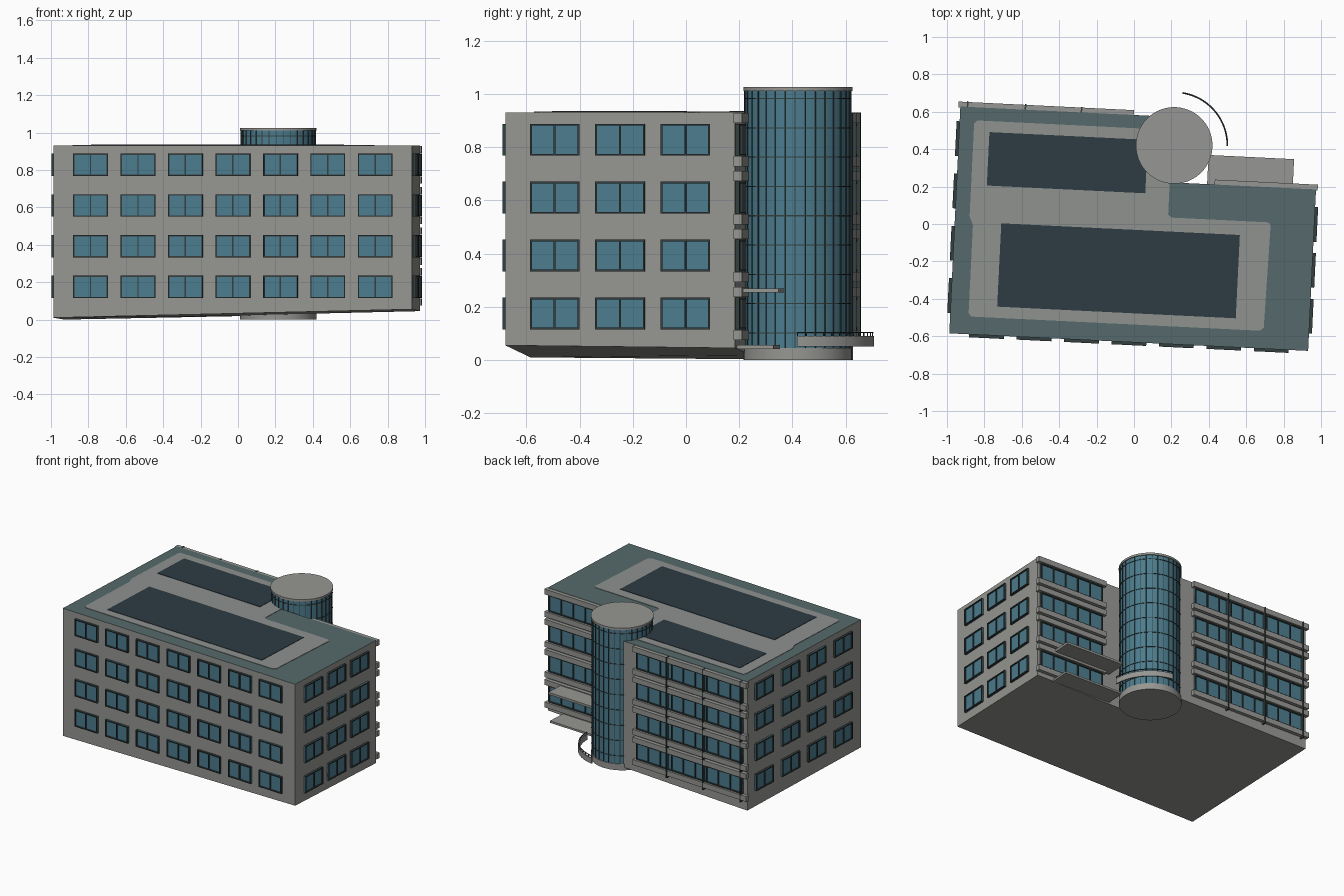
import bpy, bmesh, math

if "Cube" in bpy.data.objects:
    bpy.data.objects.remove(bpy.data.objects["Cube"])

TURN = math.radians(-2.8)      # whole building is turned slightly on the plot
ROOF = 0.93
FLOORS = [0.175 + 0.2175 * i for i in range(4)]
TOWER = (0.194, 0.43)          # centre of the round stair tower


def material(name, r, g, b):
    m = bpy.data.materials.new(name)
    m.diffuse_color = [(c / 255 / 12.92 if c < 11 else ((c / 255 + 0.055) / 1.055) ** 2.4)
                       for c in (r, g, b)] + [1]
    m.use_nodes = True
    m.node_tree.nodes["Principled BSDF"].inputs["Base Color"].default_value = m.diffuse_color
    return m


WALL = material("concrete grey", 150, 151, 147)
GLASS = material("blue glass", 76, 124, 142)
FRAME = material("dark frame", 52, 62, 62)
BORDER = material("roof slate", 86, 106, 108)
PATH = material("roof light grey", 142, 146, 143)
DARK = material("roof dark", 46, 60, 68)


def finish(name, bm, *mats, smooth=False):
    bmesh.ops.recalc_face_normals(bm, faces=bm.faces)
    me = bpy.data.meshes.new(name)
    bm.to_mesh(me)
    bm.free()
    for m in mats:
        me.materials.append(m)
    if smooth:
        me.shade_smooth()
        me.set_sharp_from_angle(angle=math.radians(30))
    ob = bpy.data.objects.new(name, me)
    ob.rotation_euler.z = TURN
    bpy.context.collection.objects.link(ob)
    return ob


def box(bm, x0, x1, y0, y1, z0, z1):
    v = [bm.verts.new((x, y, z)) for z in (z0, z1)
         for x, y in ((x0, y0), (x1, y0), (x1, y1), (x0, y1))]
    for f in ((3, 2, 1, 0), (4, 5, 6, 7), (0, 1, 5, 4), (1, 2, 6, 5), (2, 3, 7, 6), (3, 0, 4, 7)):
        bm.faces.new([v[i] for i in f])


def prism(bm, pts, low, top):
    """Extruded outline; low(x, y) gives the underside height."""
    a = [bm.verts.new((x, y, low(x, y))) for x, y in pts]
    b = [bm.verts.new((x, y, top)) for x, y in pts]
    bm.faces.new(a[::-1])
    cap = bm.faces.new(b)
    for i in range(len(pts)):
        j = (i + 1) % len(pts)
        bm.faces.new((a[i], a[j], b[j], b[i]))
    return cap


def ring(bm, r0, r1, z0, z1, a0=0, a1=360, n=48):
    """Curved bar around the tower axis, closed when it spans 360 degrees."""
    full = a1 - a0 == 360
    rows = []
    for i in range(n if full else n + 1):
        t = math.radians(a0 + (a1 - a0) * i / n)
        rows.append([bm.verts.new((TOWER[0] + r * math.cos(t), TOWER[1] + r * math.sin(t), z))
                     for r, z in ((r0, z0), (r1, z0), (r1, z1), (r0, z1))])
    for i in range(n):
        p, q = rows[i], rows[(i + 1) % len(rows)]
        for k in range(4):
            bm.faces.new((p[k], q[k], q[(k + 1) % 4], p[(k + 1) % 4]))
    if not full:
        bm.faces.new(rows[0])
        bm.faces.new(rows[-1])


def drum(name, r, z0, z1, mat):
    bm = bmesh.new()
    pts = [(TOWER[0] + r * math.cos(i * math.tau / 48), TOWER[1] + r * math.sin(i * math.tau / 48))
           for i in range(48)]
    prism(bm, pts, lambda x, y: z0, z1)
    return finish(name, bm, mat, smooth=True)


def wall_box(bm, side, a0, a1, o0, o1, z0, z1):
    """Box on a wall: a runs along the wall, o is the distance out from it."""
    axis, sign, off = side
    p, q = sorted((sign * (off + o0), sign * (off + o1)))
    if axis == "y":
        box(bm, a0, a1, p, q, z0, z1)
    else:
        box(bm, p, q, a0, a1, z0, z1)


def window(frames, panes, side, a0, a1, z0, z1, n):
    """Framed window with n panes."""
    w, d = 0.007, 0.016
    wall_box(panes, side, a0, a1, -0.002, 0.008, z0, z1)
    for z in (z0, z1 - w):
        wall_box(frames, side, a0, a1, -0.002, d, z, z + w)
    for i in range(n + 1):
        a = a0 + (a1 - a0 - w) * i / n
        wall_box(frames, side, a, a + w, -0.002, d, z0, z1)


FRONT, RIGHT, LEFT = ("y", -1, 0.632), ("x", 1, 0.963), ("x", -1, 0.958)
BACK_LONG, BACK_SHORT = ("y", 1, 0.582), ("y", 1, 0.232)

# Main block: L-shaped plan, underside follows the sloping plot
bm = bmesh.new()
plan = [(-0.958, -0.632), (0.963, -0.632), (0.963, 0.232), (0.15, 0.232), (0.15, 0.582), (-0.958, 0.582)]
cap = prism(bm, plan, lambda x, y: max(0, 0.0252 + 0.0235 * x - 0.0116 * y), ROOF)
cap.material_index = 1
finish("main_block", bm, WALL, BORDER)

# Roof areas
bm = bmesh.new()
path = [(-0.88, 0.495), (-0.865, 0.512), (0.1, 0.512), (0.18, 0.4), (0.18, 0.06), (0.197, 0.044),
        (0.715, 0.044), (0.73, 0.03), (0.72, -0.52), (0.7, -0.537), (-0.845, -0.537), (-0.86, -0.52),
        (-0.86, -0.05), (-0.88, 0.0)]
prism(bm, path, lambda x, y: ROOF - 0.001, ROOF + 0.003)
finish("roof_path", bm, PATH)
bm = bmesh.new()
box(bm, -0.796, 0.052, 0.167, 0.453, ROOF, ROOF + 0.006)
box(bm, -0.709, 0.568, -0.477, -0.031, ROOF, ROOF + 0.006)
finish("roof_dark_panels", bm, DARK)

# Windows on all walls
frames, panes = bmesh.new(), bmesh.new()
rows = [(FRONT, [-0.758 + 0.254 * i for i in range(7)]),
        (RIGHT, [-0.446 + 0.2455 * i for i in range(3)]),
        (LEFT, [-0.43 + 0.28 * i for i in range(4)])]
for z in FLOORS:
    for side, centres in rows:
        for c in centres:
            window(frames, panes, side, c - 0.093, c + 0.093, z - 0.06, z + 0.06, 2)
    window(frames, panes, BACK_LONG, -0.925, -0.05, z - 0.06, z + 0.06, 9)
    window(frames, panes, BACK_SHORT, 0.44, 0.945, z - 0.06, z + 0.06, 5)
# Thin vertical joints on the long back wall
for u in (-0.92, -0.61, -0.31):
    wall_box(frames, BACK_LONG, u - 0.004, u + 0.004, 0, 0.03, 0.06, ROOF)
finish("window_frames", frames, FRAME)
finish("window_panes", panes, GLASS)

# Ledges above and below each back window band
bm = bmesh.new()
for z in FLOORS:
    for z0 in (z - 0.1, z + 0.062):
        wall_box(bm, BACK_LONG, -0.968, -0.03, -0.005, 0.026, z0, z0 + 0.038)
        wall_box(bm, BACK_SHORT, 0.42, 0.972, -0.005, 0.026, z0, z0 + 0.038)
finish("back_ledges", bm, WALL)

# Entrance canopy and platform
bm = bmesh.new()
box(bm, 0.38, 0.838, 0.22, 0.388, 0.253, 0.269)
box(bm, 0.38, 0.838, 0.22, 0.37, 0.042, 0.056)
finish("canopy_and_platform", bm, WALL)

# Round tower
drum("tower_base", 0.204, 0.0, 0.045, WALL)
drum("tower_glass", 0.199, 0.04, 1.012, GLASS)
drum("tower_cap", 0.205, 1.01, 1.025, WALL)
bm = bmesh.new()
for i in range(9):
    z = 0.1 + 0.11 * i
    ring(bm, 0.196, 0.2025, z, z + 0.004)
for i in range(32):
    a = i * 11.25
    ring(bm, 0.196, 0.2025, 0.045, 1.01, a - 0.5, a + 0.5, 1)
finish("tower_mullions", bm, FRAME)

# Curved screen wall with a rail
bm = bmesh.new()
ring(bm, 0.28, 0.289, 0.05, 0.09, 2, 84, 24)
finish("curved_screen", bm, WALL, smooth=True)
bm = bmesh.new()
ring(bm, 0.281, 0.287, 0.102, 0.106, 2, 84, 24)
for i in range(13):
    a = 2.5 + i * 6.75
    ring(bm, 0.282, 0.286, 0.088, 0.103, a - 0.4, a + 0.4, 1)
finish("screen_rail", bm, FRAME)
